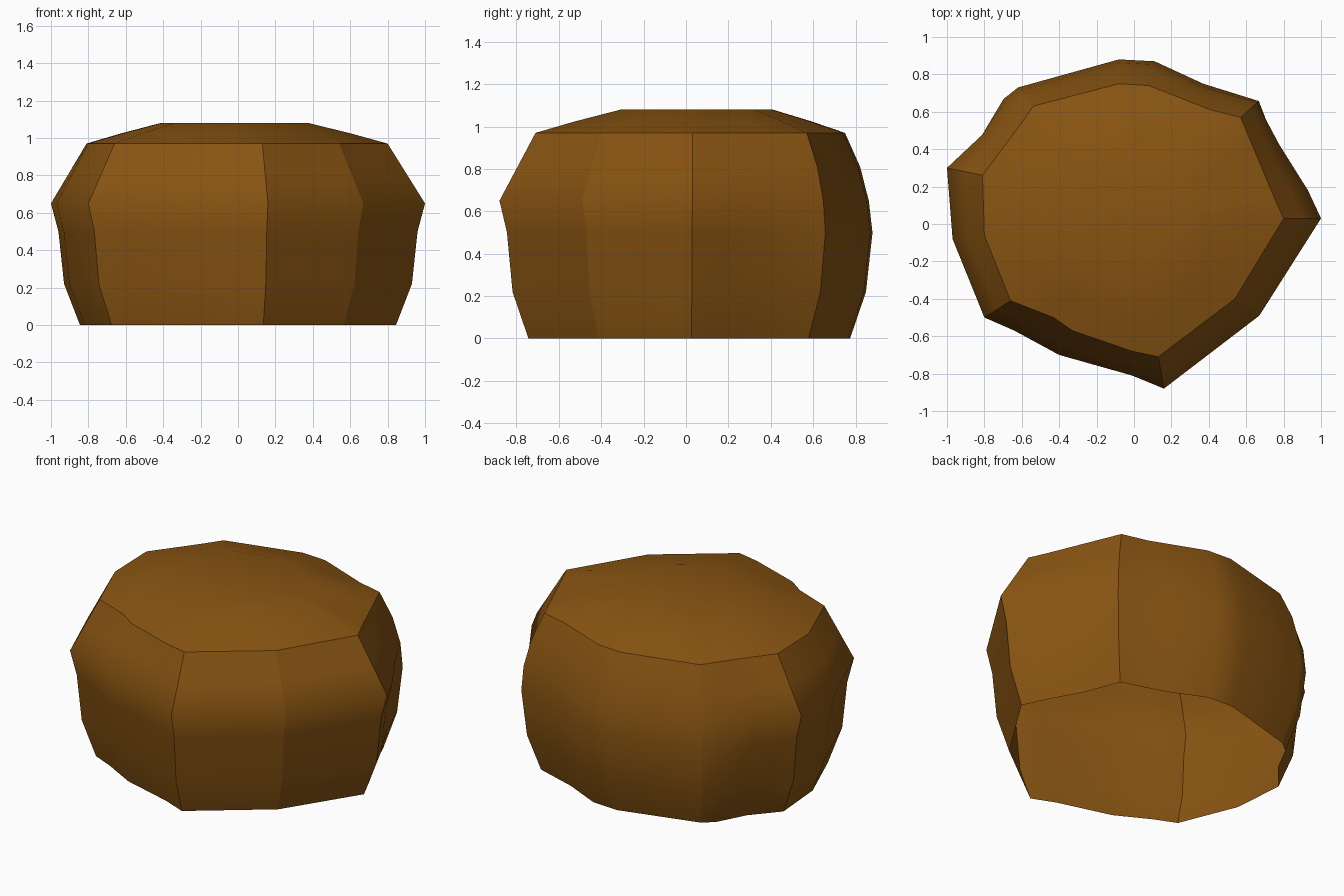
import bpy, bmesh, math

if "Cube" in bpy.data.objects:
    bpy.data.objects.remove(bpy.data.objects["Cube"])

# Widest outline (x, y) paired with the matching top rim point (x, y)
OUTLINE = [
    (1.00, .03, .80, .03), (.93, .18, .75, .14), (.78, .43, .65, .38), (.67, .66, .57, .57),
    (.37, .75, .41, .61), (.11, .87, .08, .74), (-.08, .88, -.08, .75), (-.62, .73, -.54, .63),
    (-.70, .67, -.58, .57), (-.82, .48, -.66, .46), (-1.0, .30, -.81, .26), (-.97, -.08, -.80, -.06),
    (-.80, -.50, -.66, -.41), (-.64, -.57, -.43, -.50), (-.40, -.70, -.33, -.57),
    (-.01, -.81, -.01, -.68), (.16, -.88, .13, -.71), (.67, -.49, .54, -.40),
]
# Side levels: height, scale at the front, scale at the back
LEVELS = [(0, .845, .88), (.22, .93, .965), (.5, .96, 1.0), (.65, 1.0, .98)]

rings = []
for z, front, back in LEVELS:
    ring = []
    for x, y, _, _ in OUTLINE:
        t = min(1, max(0, y - .3) / .4)
        s = front + (back - front) * t
        ring.append((x * s, y * s, z))
    rings.append(ring)

# Shoulder and rim
rings.append([(x + (rx - x) * (.62 if y > .5 else .5), y + (ry - y) * .5, .81)
              if y < .5 else (x + (rx - x) * .45, y + (ry - y) * .45, .81)
              for x, y, rx, ry in OUTLINE])
rings.append([(rx, ry, .97) for _, _, rx, ry in OUTLINE])

# Gently domed cap ending in a small plateau
for s, z in ((.76, 1.025), (.49, 1.08)):
    k = (1 - s) * .08
    rings.append([(rx * s - k * .4, ry * s + k, z) for _, _, rx, ry in OUTLINE])

# Boulder shell, open underneath
bm = bmesh.new()
vr = [[bm.verts.new(p) for p in r] for r in rings]
n = len(OUTLINE)
for a, b in zip(vr, vr[1:]):
    for i in range(n):
        j = (i + 1) % n
        bm.faces.new((a[i], a[j], b[j], b[i]))
bm.faces.new(vr[-1])
for f in bm.faces:
    f.smooth = True

# Hard vertical corners and a hard top rim, everything else soft
corners = {0, 3, 7, 10, 12, 16, 17}
for r, ring in enumerate(vr):
    for i in range(n):
        if i in corners and r < 5:
            bm.edges.get((ring[i], vr[r + 1][i])).smooth = False
        if r == 5:
            bm.edges.get((ring[i], ring[(i + 1) % n])).smooth = False

mesh = bpy.data.meshes.new("boulder")
bm.to_mesh(mesh)
bm.free()
boulder = bpy.data.objects.new("boulder", mesh)
bpy.context.collection.objects.link(boulder)

# Brown stone
mat = bpy.data.materials.new("brown_stone")
mat.diffuse_color = (.25, .09, .006, 1)
mat.use_nodes = True
mat.node_tree.nodes["Principled BSDF"].inputs["Base Color"].default_value = mat.diffuse_color
mesh.materials.append(mat)
